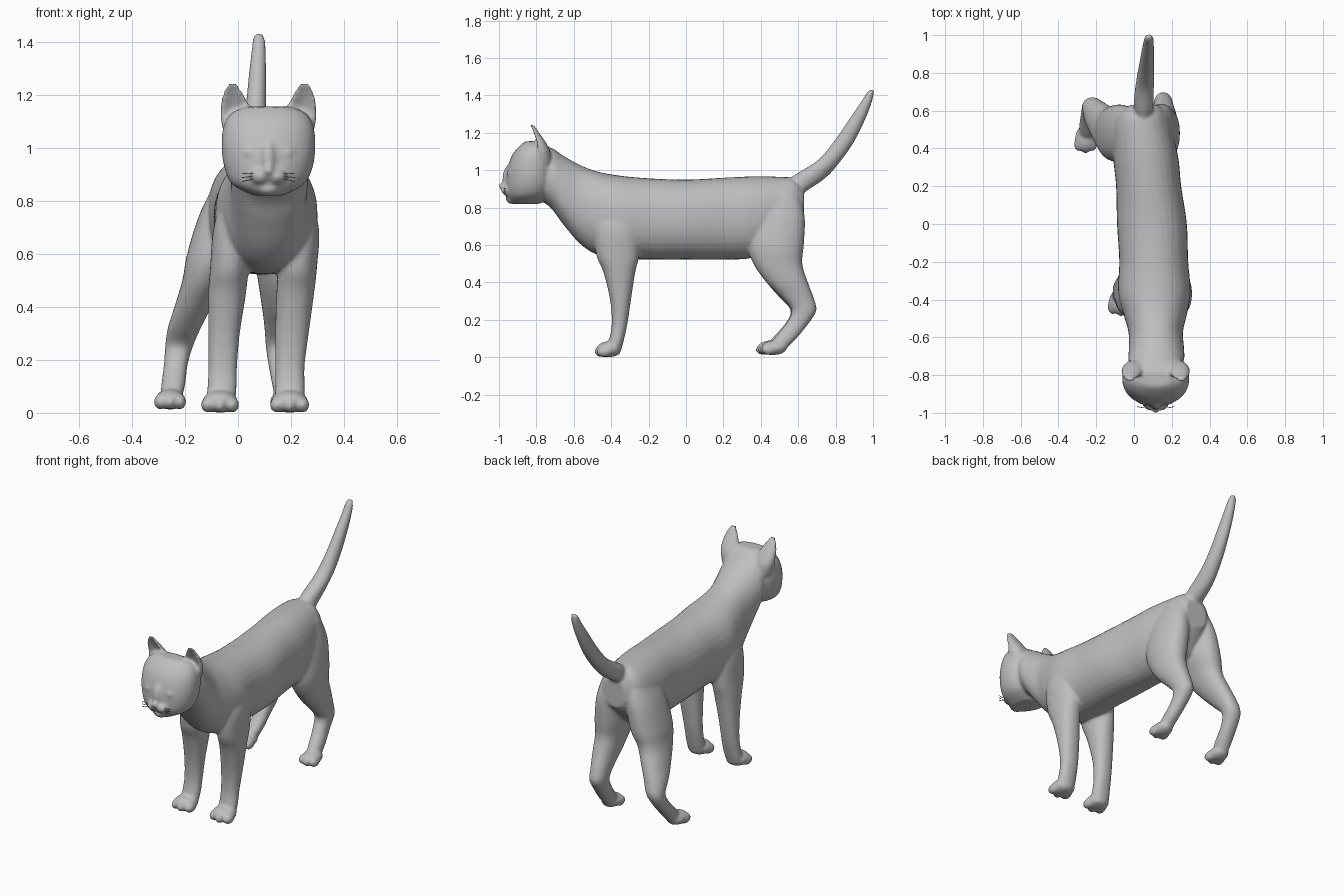
import bpy, bmesh, math
from mathutils import Vector, Matrix

grey = bpy.data.materials.new("grey_fur")
grey.diffuse_color = (0.52, 0.52, 0.52, 1)

skin = bmesh.new()   # every solid part goes in here and is fused into one skin


def spline(rows, steps=6):
    """Smoothly interpolate rows of numbers (Catmull-Rom)."""
    out = []
    for i in range(len(rows) - 1):
        a, b = rows[max(i - 1, 0)], rows[i]
        c, d = rows[i + 1], rows[min(i + 2, len(rows) - 1)]
        for s in range(steps):
            t = s / steps
            out.append([q + 0.5 * t * (r - p + t * (2 * p - 5 * q + 4 * r - w + t * (3 * (q - r) + w - p)))
                        for p, q, r, w in zip(a, b, c, d)])
    return out + [list(rows[-1])]


def loft(rows, along="z", power=2.2, dent=0.0, n=32):
    """Rows are (position, x0, x1, other0, other1); rings run along z or y."""
    rings = []
    for p, x0, x1, w0, w1 in spline(rows):
        ring = []
        for k in range(n):
            a = 2 * math.pi * k / n
            c, s = math.cos(a), math.sin(a)
            u = math.copysign(abs(c) ** (2 / power), c)
            v = math.copysign(abs(s) ** (2 / power), s)
            x = (x0 + x1) / 2 + u * (x1 - x0) / 2
            w = (w0 + w1) / 2 + v * (w1 - w0) / 2
            if v < 0:
                w += dent * (w1 - w0) * (1 - u * u)
            ring.append(skin.verts.new((x, w, p) if along == "z" else (x, p, w)))
        rings.append(ring)
    faces = [skin.faces.new((r[k], r[(k + 1) % n], q[(k + 1) % n], q[k]))
             for r, q in zip(rings, rings[1:]) for k in range(n)]
    faces += [skin.faces.new(rings[0]), skin.faces.new(rings[-1])]
    bmesh.ops.recalc_face_normals(skin, faces=faces)


def blob(x0, x1, y0, y1, z0, z1):
    """Ellipsoid filling the given box."""
    mid = Vector((x0 + x1, y0 + y1, z0 + z1)) / 2
    size = Matrix.Diagonal(((x1 - x0) / 2, (y1 - y0) / 2, (z1 - z0) / 2, 1))
    bmesh.ops.create_uvsphere(skin, u_segments=24, v_segments=16, radius=1,
                              matrix=Matrix.Translation(mid) @ size)


def paw(x0, x1, y0, y1, z0, z1):
    """Foot with a row of toes."""
    blob(x0, x1, y0 + 0.01, y1, z0, z1)
    w = (x1 - x0) / 3
    for k in range(3):
        f = y0 + (0 if k == 1 else 0.012)
        blob(x0 + k * w - 0.005, x0 + (k + 1) * w + 0.005, f, f + 0.08, z0, z0 + 0.06)


# Neck, trunk and rump
loft([(-.80, .00, .23, .86, 1.12), (-.72, -.03, .265, .795, 1.12), (-.66, -.027, .265, .715, 1.08),
      (-.57, -.03, .26, .61, 1.03), (-.48, -.055, .28, .55, .995), (-.36, -.085, .30, .525, .972),
      (-.2, -.078, .287, .522, .957), (0, -.09, .28, .522, .95), (.2, -.095, .25, .522, .96),
      (.35, -.11, .235, .53, .967), (.5, -.11, .2, .58, .965), (.58, -.08, .17, .66, .955),
      (.63, -.02, .13, .72, .9)], along="y")

# Front legs
loft([(.85, .15, .26, -.46, -.3), (.7, .15, .305, -.49, -.25), (.55, .15, .298, -.48, -.25),
      (.45, .145, .287, -.44, -.272), (.3, .14, .267, -.405, -.295), (.18, .14, .252, -.397, -.313),
      (.1, .14, .252, -.41, -.33), (.05, .14, .25, -.43, -.343), (.01, .155, .235, -.42, -.36)])
loft([(.85, -.05, .06, -.46, -.3), (.7, -.092, .05, -.49, -.25), (.55, -.105, .04, -.48, -.25),
      (.45, -.112, .03, -.44, -.272), (.3, -.112, .007, -.405, -.295), (.18, -.112, -.003, -.397, -.313),
      (.1, -.115, -.005, -.41, -.33), (.05, -.12, -.01, -.43, -.343), (.01, -.105, -.02, -.42, -.36)])
paw(.125, .265, -.49, -.345, 0, .085)
paw(-.135, 0, -.49, -.345, 0, .085)

# Hind legs, one stepping outward
loft([(.88, -.08, .03, .38, .6), (.75, -.145, .02, .34, .63), (.6, -.192, .0, .33, .63),
      (.5, -.21, -.05, .36, .615), (.4, -.24, -.1, .43, .64), (.32, -.265, -.14, .5, .66),
      (.25, -.275, -.17, .56, .67), (.18, -.28, -.19, .53, .635), (.1, -.29, -.2, .46, .57),
      (.04, -.29, -.22, .42, .52)])
loft([(.88, .06, .18, .38, .6), (.75, .06, .22, .34, .635), (.6, .06, .242, .33, .63),
      (.5, .075, .238, .36, .622), (.4, .09, .228, .43, .652), (.32, .1, .212, .51, .682),
      (.25, .105, .205, .565, .697), (.18, .115, .203, .535, .655), (.1, .13, .212, .47, .59),
      (.04, .14, .215, .43, .53)])
paw(-.312, -.2, .372, .525, .012, .09)
paw(.125, .237, .392, .54, .012, .09)

# Tail
loft([(.88, .0, .1, .5, .63), (.96, .0, .103, .56, .748), (1.05, .013, .107, .70, .828),
      (1.15, .028, .107, .787, .898), (1.27, .04, .107, .87, .958), (1.36, .05, .105, .932, .993),
      (1.41, .055, .102, .963, 1.004), (1.43, .065, .093, .98, 1.003)], power=2)

# Skull
loft([(.82, .06, .17, -.93, -.78), (.86, -.02, .245, -.955, -.73), (.92, -.05, .28, -.963, -.70),
      (1.0, -.062, .292, -.957, -.69), (1.08, -.055, .285, -.93, -.70), (1.13, -.025, .255, -.89, -.74),
      (1.155, .03, .2, -.86, -.78)], power=2.15)

# Muzzle, chin, bridge and nose tip
for side in (-1, 1):
    cx = .115 + side * .03
    blob(cx - .04, cx + .04, -.988, -.90, .86, .925)
blob(.07, .16, -.965, -.88, .818, .875)
blob(.083, .147, -.982, -.90, .88, 1.03)
blob(.093, .137, -1.004, -.94, .895, .935)

# Closed eyelids and ears with hollow fronts
ear = [(1.04, -.05, .06, -.84, -.72), (1.1, -.064, .06, -.832, -.725), (1.15, -.067, .047, -.828, -.75),
       (1.2, -.058, .022, -.834, -.785), (1.23, -.044, .004, -.844, -.805), (1.247, -.03, -.008, -.847, -.822)]
loft(ear, dent=0.55)
loft([(z, .23 - b, .23 - a, c, d) for z, a, b, c, d in ear], dent=0.55)
for cx in (.047, .183):
    blob(cx - .033, cx + .033, -.958, -.90, .962, 1.002)

# Fuse everything into one smooth skin
mesh = bpy.data.meshes.new("cat_body")
skin.to_mesh(mesh)
skin.free()
body = bpy.data.objects.new("cat_body", mesh)
bpy.context.collection.objects.link(body)
mesh.materials.append(grey)
remesh = body.modifiers.new("fuse", 'REMESH')
remesh.mode, remesh.voxel_size, remesh.use_smooth_shade = 'VOXEL', 0.0085, True
soften = body.modifiers.new("soften", 'SMOOTH')
soften.factor, soften.iterations = 0.5, 8

# Whiskers
hairs = bpy.data.curves.new("whiskers", 'CURVE')
hairs.dimensions, hairs.bevel_depth, hairs.bevel_resolution = '3D', 0.0018, 1
hairs.materials.append(grey)
for side in (-1, 1):
    for k in range(3):
        line = hairs.splines.new('POLY')
        line.points.add(2)
        for p, (dx, y, z) in zip(line.points, ((.05, -.965, .895), (.075, -.972, .89), (.1, -.966, .888))):
            p.co = (.115 + side * dx, y, z + (k - 1) * dx * .16, 1)
bpy.context.collection.objects.link(bpy.data.objects.new("whiskers", hairs))
